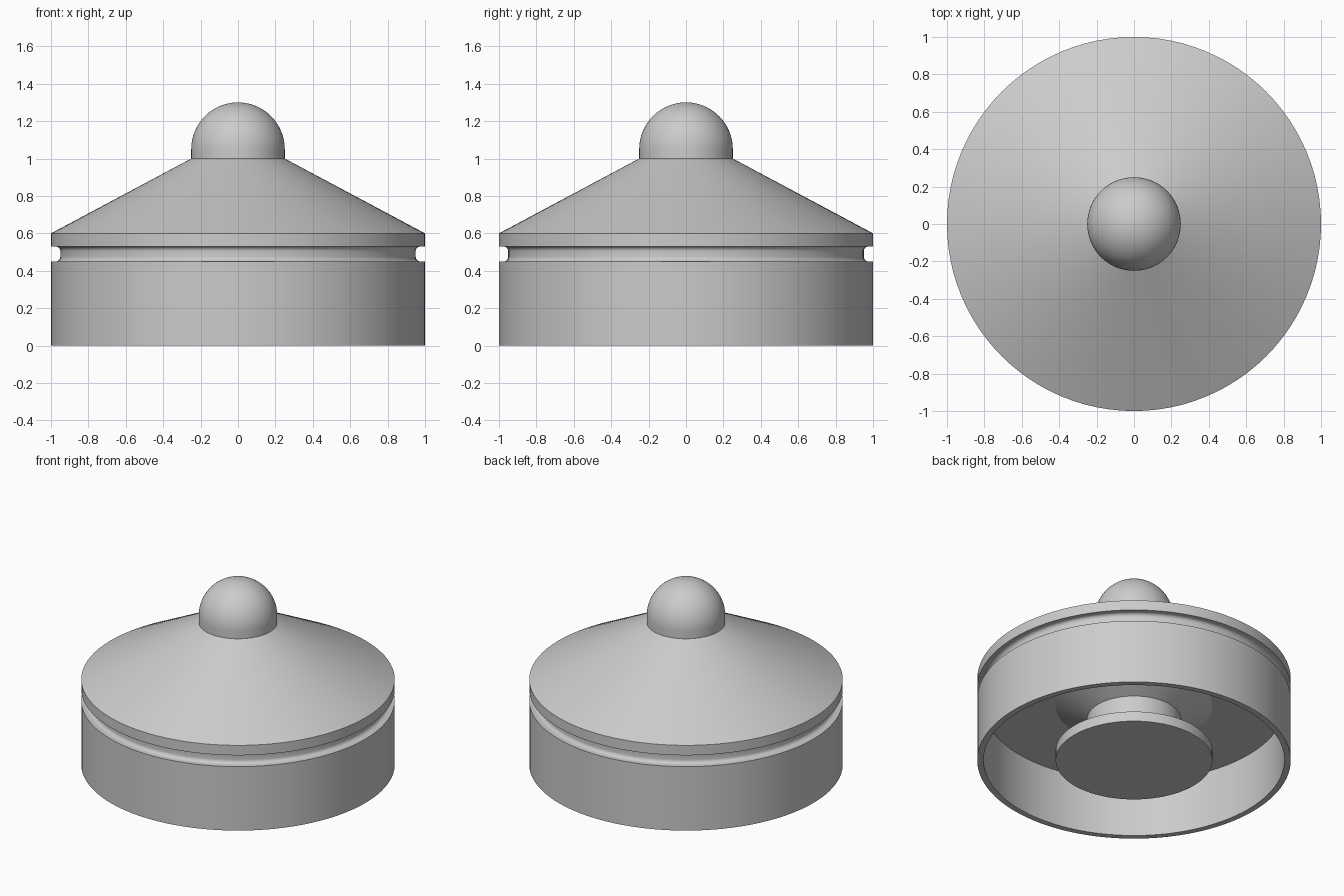
import bpy
import bmesh
from math import cos, sin, radians, tau

SIDES = 96

# Remove the default cube
cube = bpy.data.objects.get("Cube")
if cube:
    bpy.data.objects.remove(cube, do_unlink=True)

# Single plain material
grey = bpy.data.materials.new("plain_grey")
grey.use_nodes = True
grey.diffuse_color = (0.6, 0.6, 0.6, 1)
grey.node_tree.nodes["Principled BSDF"].inputs["Base Color"].default_value = grey.diffuse_color


def arc(r, z, radius, start, end, steps):
    """Points on a circular arc in the profile plane, angles in degrees."""
    angles = [radians(start + (end - start) * i / steps) for i in range(steps + 1)]
    return [(r + radius * cos(a), z + radius * sin(a)) for a in angles]


def lathe(name, profile):
    """Revolve an (r, z) profile around the z axis."""
    bm = bmesh.new()
    verts = [bm.verts.new((r, 0, z)) for r, z in profile]
    edges = [bm.edges.new(pair) for pair in zip(verts, verts[1:])]
    bmesh.ops.spin(bm, geom=verts + edges, cent=(0, 0, 0), axis=(0, 0, 1),
                   angle=tau, steps=SIDES, use_merge=True)
    bmesh.ops.remove_doubles(bm, verts=bm.verts, dist=1e-5)
    bmesh.ops.recalc_face_normals(bm, faces=bm.faces)
    mesh = bpy.data.meshes.new(name)
    bm.to_mesh(mesh)
    bm.free()
    mesh.materials.append(grey)
    obj = bpy.data.objects.new(name, mesh)
    bpy.context.collection.objects.link(obj)
    bpy.ops.object.select_all(action="DESELECT")
    obj.select_set(True)
    bpy.context.view_layer.objects.active = obj
    bpy.ops.object.shade_smooth_by_angle(angle=radians(25))
    return obj


# Hollow skirt, filleted ring groove and conical top
fillet = 0.025
groove = ([(1, 0.45)]
          + arc(0.95 + fillet, 0.45 + fillet, fillet, 270, 180, 6)
          + arc(0.95 + fillet, 0.53 - fillet, fillet, 180, 90, 6)
          + [(1, 0.53)])
lathe("cap_body", [(0, 0.4), (0.96, 0.4), (0.96, 0), (1, 0)] + groove
      + [(1, 0.6), (0.25, 1.0), (0, 1.0)])

# Domed knob on a short collar
dome = arc(0, 1.05, 0.25, 0, 90, 24)
dome[-1] = (0, 1.3)
lathe("top_knob", [(0, 1.0), (0.25, 1.0)] + dome)

# Flanged stem below, flaring into the underside of the body
lathe("flanged_stem", [(0, 0), (0.5, 0), (0.5, 0.07), (0.3, 0.07),
                       (0.3, 0.3), (0.5, 0.4), (0, 0.4)])
